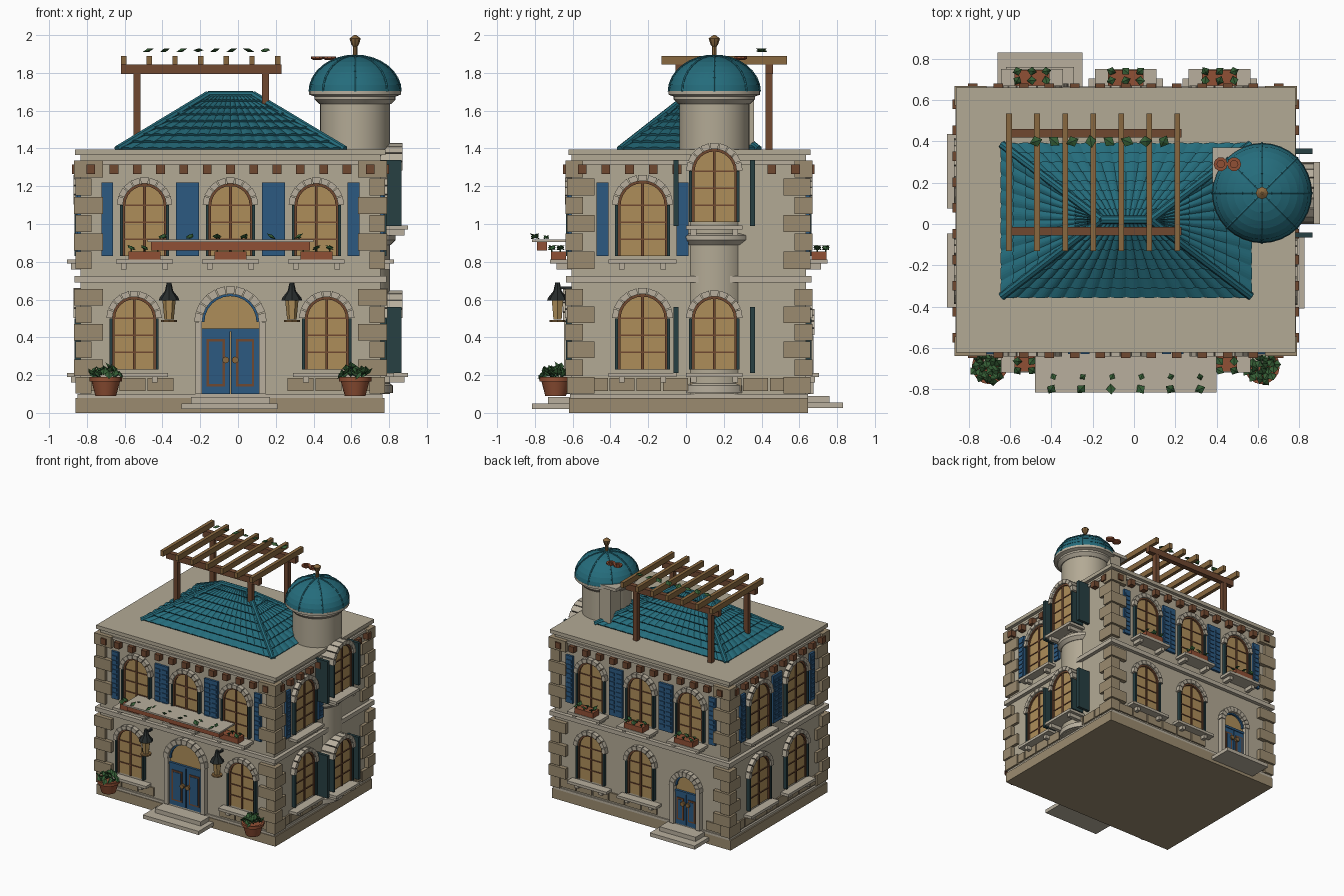
import bpy, bmesh, math, random
from mathutils import Vector, Matrix

if "Cube" in bpy.data.objects:
    bpy.data.objects.remove(bpy.data.objects["Cube"])
random.seed(4)
pi = math.pi
COL = dict(wall=(.45, .40, .30), stone=(.33, .26, .16), cream=(.48, .43, .34), teal=(.018, .15, .20),
           blue=(.025, .10, .22), glass=(.42, .27, .10), wood=(.16, .065, .03), beam=(.25, .14, .05),
           clay=(.28, .08, .035), leaf=(.035, .11, .035), iron=(.02, .025, .025), dark=(.02, .05, .055))
parts, smooth = {}, set()


def bm_of(name, col):
    return parts.setdefault(name, (bmesh.new(), col))[0]


# facade mappings: u along the wall, d outward, z up
front = lambda u, d, z: (u, -.605 - d, z)
back = lambda u, d, z: (u, .635 + d, z)
left = lambda u, d, z: (-.835 - d, u, z)
right = lambda u, d, z: (.755 + d, u, z)
turret = lambda u, d, z: (.835 + d, u, z)
world = lambda u, d, z: (u, d, z)


def prism(name, col, m, pts, d0, d1):
    bm = bm_of(name, col)
    a, b = ([bm.verts.new(m(u, d, z)) for u, z in pts] for d in (d0, d1))
    bm.faces.new(a)
    bm.faces.new(b[::-1])
    for i in range(len(a)):
        j = (i + 1) % len(a)
        bm.faces.new((a[j], a[i], b[i], b[j]))


def box(name, col, m, u0, u1, d0, d1, z0, z1):
    prism(name, col, m, [(u0, z0), (u1, z0), (u1, z1), (u0, z1)], d0, d1)


def lathe(name, col, x, y, prof, n=32):
    bm = bm_of(name, col)
    smooth.add(name)
    rings = [[bm.verts.new((x + r * math.cos(2 * pi * k / n), y + r * math.sin(2 * pi * k / n), z))
              for k in range(n)] for r, z in prof]
    for a, b in zip(rings, rings[1:]):
        for k in range(n):
            bm.faces.new((a[k], a[(k + 1) % n], b[(k + 1) % n], b[k]))
    bm.faces.new(rings[0][::-1])
    bm.faces.new(rings[-1])


def tube(name, col, p, q, r, n=8):
    p, q = Vector(p), Vector(q)
    rot = (q - p).to_track_quat('Z', 'Y').to_matrix().to_4x4()
    bmesh.ops.create_cone(bm_of(name, col), cap_ends=True, segments=n, radius1=r, radius2=r,
                          depth=(q - p).length, matrix=Matrix.Translation((p + q) / 2) @ rot)


def leaf(name, x, y, z, s, tilt=.5):
    rot = Matrix.Rotation(random.uniform(0, 6.28), 4, 'Z') @ Matrix.Rotation(tilt, 4, 'X')
    bmesh.ops.create_uvsphere(bm_of(name, 'leaf'), u_segments=4, v_segments=2, radius=s,
                              matrix=Matrix.Translation((x, y, z)) @ rot @ Matrix.Diagonal((.8, 1, .3, 1)))


def arch(c, w, z0, zs, n=14):
    return [(c - w, z0), (c + w, z0)] + [(c + w * math.cos(pi * i / n), zs + w * math.sin(pi * i / n))
                                         for i in range(n + 1)]


def wedges(name, col, m, c, zs, r0, r1, d0, d1, n, gap):
    for i in range(n):
        a, b = pi * i / n + gap, pi * (i + 1) / n - gap
        prism(name, col, m, [(c + r * math.cos(t), zs + r * math.sin(t))
                             for r, t in ((r0, a), (r1, a), (r1, b), (r0, b))], d0, d1)


# arched window with frame, mullions, stone arch and sill
def window(m, c, z0, w=.115, sill=.18, depth=.07, shutter=0, back_d=0):
    zs = z0 + .27
    prism('window_glass', 'glass', m, arch(c, w, z0, zs), back_d, .008)
    box('window_mullions', 'wood', m, c - .007, c + .007, 0, .017, z0, zs + w)
    for k in (.09, .18, .27):
        box('window_mullions', 'wood', m, c - w, c + w, 0, .014, z0 + k - .004, z0 + k + .004)
    wedges('window_frames', 'wood', m, c, zs, w - .014, w, back_d, .02, 12, 0)
    wedges('window_arches', 'cream', m, c, zs, w, w + .032, back_d, .036, 9, .02)
    for s in (-1, 1):
        box('window_frames', 'wood', m, c + s * (w - .012), c + s * w, 0, .02, z0, zs)
        box('window_jambs', 'dark', m, c + s * w, c + s * (w + .015), back_d, .03, z0, zs)
        box('sill_brackets', 'cream', m, c + s * .11 - .015, c + s * .11 + .015, back_d, depth * .7, z0 - .07, z0 - .04)
        if shutter:
            u = c + s * (w + .082)
            box('shutters', 'blue', m, u - .031, u + .031, 0, .018, z0, z0 + .39)
            for k in range(9):
                z = z0 + .03 + k * .038
                box('shutter_slats', 'blue', m, u - .022, u + .022, .018, .024, z, z + .024)
    box('window_sills', 'cream', m, c - sill, c + sill, back_d, depth, z0 - .04, z0 - .018)


def flower_box(m, c):
    box('flower_boxes', 'clay', m, c - .085, c + .085, .03, .11, .80, .855)
    for u in (-.07, 0, .07):
        for d in (.06, .105):
            leaf('box_leaves', *m(c + u, d, .875), .027)
            tube('box_stems', 'leaf', m(c + u, d, .85), m(c + u, d, .88), .004, 5)


def door(m, c, w, zl, zs):
    prism('door_fanlights', 'glass', m, arch(c, w, .1, zs), 0, .006)
    wedges('door_arches', 'cream', m, c, zs, w, w + .042, 0, .045, 11, .015)
    wedges('door_frames', 'blue', m, c, zs, w - .012, w, 0, .02, 12, 0)
    box('door_frames', 'blue', m, c - w, c + w, 0, .025, zl, zl + .018)
    for s in (-1, 1):
        box('door_jambs', 'cream', m, c + s * w, c + s * (w + .036), 0, .04, .1, zs)
        box('door_leaves', 'blue', m, c + s * .003, c + s * w, 0, .018, .1, zl)
        a, b = c + s * .2 * w, c + s * .84 * w
        box('door_panels', 'wood', m, a, b, .018, .024, .14, zl - .04)
        box('door_panel_insets', 'blue', m, a + s * .013, b - s * .013, .02, .028, .153, zl - .053)
        tube('door_handles', 'beam', m(c + s * .025, .015, .28), m(c + s * .025, .04, .28), .018, 10)


# house body, plinth, bands, cornice
box('walls', 'wall', world, -.835, .755, -.605, .635, .08, 1.37)
box('plinth', 'stone', world, -.86, .775, -.62, .645, 0, .08)
box('plinth_cap', 'cream', world, -.85, .765, -.615, .645, .08, .1)
box('floor_band', 'cream', world, -.865, .785, -.635, .665, .69, .725)
box('cornice_strip', 'cream', world, -.85, .77, -.62, .65, 1.315, 1.335)
box('roof_slab', 'wall', world, -.862, .782, -.622, .66, 1.365, 1.395)
for m, u0, u1 in ((front, -.78, .70), (back, -.78, .70), (left, -.55, .58), (right, -.55, .58)):
    n = round((u1 - u0) / .123)
    for i in range(n + 1):
        u = u0 + (u1 - u0) * i / n
        if not (m is right and -.03 < u < .33):
            box('modillions', 'wood', m, u - .023, u + .023, 0, .045, 1.265, 1.315)
    n = round((u1 - u0) / .145)
    for i in range(n):
        a, b = u0 + (u1 - u0) * i / n, u0 + (u1 - u0) * (i + 1) / n
        mid = (a + b) / 2
        if not ((m is front and abs(mid + .04) < .23) or (m is back and abs(mid + .46) < .2)):
            box('base_course', 'stone', m, a + .005, b - .005, 0, .012, .115, .185)
# corner quoins
for cx, sx in ((-.835, -1), (.755, 1)):
    for cy, sy in ((-.605, -1), (.635, 1)):
        for z0, z1 in ((.10, .66), (.76, 1.34)):
            for k in range(6):
                h = (z1 - z0) / 6
                lx, ly = (.12, .06) if k % 2 else (.06, .12)
                e = .034 if k % 2 else .024
                box('quoins', 'stone', world, cx + sx * e, cx - sx * lx, cy + sy * e, cy - sy * ly,
                    z0 + k * h + .003, z0 + (k + 1) * h - .003)
# openings on all sides
for c in (-.495, -.04, .415):
    for m in (front, back):
        window(m, c, .83, sill=.15, depth=.115, shutter=1)
        flower_box(m, c)
for m, c in ((front, -.55), (front, .47), (back, .415), (back, -.04)):
    window(m, c, .23)
for m, c in ((left, .255), (left, -.225), (right, -.23)):
    window(m, c, .83, .13, shutter=1)
    window(m, c, .23, .13)
for z in (.23, 1.01):
    window(turret, .15, z, .118, .15, .065, back_d=-.09)
    for s in (-1, 1):
        box('tower_shutters', 'dark', turret, .15 + s * .19, .15 + s * .215, -.09, .03, z - .02, z + .33)
door(front, -.04, .15, .43, .48)
door(back, -.46, .10, .36, .41)
# entrance steps
box('front_step_low', 'cream', world, -.30, .21, -.815, -.6, .02, .05)
box('front_step_high', 'cream', world, -.25, .17, -.73, -.6, .05, .085)
box('back_step_low', 'cream', world, -.66, -.25, .63, .83, .025, .055)
box('back_step_high', 'cream', world, -.62, -.29, .63, .76, .055, .09)
# balcony ledge with long planter
box('balcony_ledge', 'cream', world, -.48, .40, -.815, -.6, .905, .918)
box('balcony_planter', 'clay', world, -.46, .38, -.79, -.735, .86, .905)
for i in range(6):
    leaf('balcony_leaves', -.4 + .144 * i, -.8, .935, .03)
    leaf('balcony_leaves', -.39 + .142 * i, -.74, .93, .02)
# wall lanterns and potted plants
for x in (-.365, .285):
    lathe('lantern_caps', 'iron', x, -.68, [(.055, .595), (.05, .61), (.022, .645), (.012, .69)], 8)
    lathe('lantern_lights', 'glass', x, -.68, [(.025, .495), (.035, .595)], 6)
    lathe('lantern_bases', 'beam', x, -.68, [(.042, .48), (.042, .493)], 8)
    box('lantern_arms', 'iron', world, x - .008, x + .008, -.68, -.6, .655, .668)
for x in (-.70, .62):
    lathe('plant_pots', 'clay', x, -.69, [(.055, .09), (.075, .165), (.086, .167), (.086, .19), (.07, .19), (.068, .178)], 16)
    for i in range(26):
        a, r = i * 2.4, .08 * math.sqrt((i + .5) / 26)
        leaf('pot_foliage', x + r * math.cos(a), -.69 + r * math.sin(a), .25 - .5 * r + random.uniform(-.02, .01), .03, .8)

# tiled hip roof
E = [Vector(p) for p in ((-.64, -.35, 1.395), (.565, -.35, 1.395), (.565, .385, 1.395), (-.64, .385, 1.395))]
R0, R1 = Vector((-.16, .02, 1.685)), Vector((.08, .02, 1.685))
for a, b, c, d in ((E[0], E[1], R1, R0), (E[1], E[2], R1, R1), (E[2], E[3], R0, R1), (E[3], E[0], R0, R0)):
    bm = bm_of('roof_tiles', 'teal')
    nrm = (b - a).cross((c + d) / 2 - a).normalized()
    tiles = round((b - a).length / .075)
    N = tiles * 6
    rows = 8
    for i in range(rows):
        lines = []
        for v, lift, amp in ((i / rows, -.004, 0), (i / rows, .007, .008), ((i + 1) / rows, -.003, .004)):
            p, q = a.lerp(d, v), b.lerp(c, v)
            lines.append([bm.verts.new(p.lerp(q, k / N) + nrm * (lift + amp * abs(math.sin(pi * k / 6))))
                          for k in range(N + 1)])
        for lo, hi in zip(lines, lines[1:]):
            for k in range(N):
                bm.faces.new((lo[k], lo[k + 1], hi[k + 1], hi[k]))
for p, q in ((E[0], R0), (E[3], R0), (E[1], R1), (E[2], R1), (R0, R1)):
    tube('roof_ridges', 'teal', p, q, .02)

# round tower, dome and finial
TX, TY = .62, .15
lathe('tower_shaft', 'wall', TX, TY, [(.185, .1), (.185, 1.69)], 40)
lathe('tower_base_ring', 'cream', TX, TY, [(.2, .105), (.2, .145), (.186, .155)], 40)
lathe('tower_mid_ring', 'cream', TX, TY, [(.19, .89), (.215, .915), (.215, .94), (.19, .95)], 40)
lathe('tower_cornice', 'cream', TX, TY, [(.19, 1.635), (.215, 1.66), (.215, 1.675), (.243, 1.685), (.243, 1.705), (.22, 1.712)], 32)
prof = []
for i in range(8):
    t0, t1 = pi / 2 * i / 8, pi / 2 * (i + 1) / 8
    prof += [(.24 * math.cos(t0) + .003, 1.70 + .19 * math.sin(t0)),
             (max(.24 * math.cos(t1), .004), 1.70 + .19 * math.sin(t1))]
lathe('dome', 'teal', TX, TY, prof, 32)
for k in range(8):
    a = pi * k / 4
    pts = [(TX + .24 * math.cos(t) * math.cos(a), TY + .24 * math.cos(t) * math.sin(a), 1.70 + .19 * math.sin(t))
           for t in (pi / 2 * i / 8 for i in range(9))]
    for p, q in zip(pts, pts[1:]):
        tube('dome_ribs', 'teal', p, q, .007, 6)
lathe('finial', 'beam', TX, TY, [(.012, 1.885), (.012, 1.94), (.02, 1.95), (.03, 1.982), (.006, 2.0)], 8)
# chimney
box('chimney', 'wall', world, .44, .54, .23, .36, 1.39, 1.70)
box('chimney_cap', 'cream', world, .38, .53, .2, .37, 1.70, 1.725)
for x in (.42, .485):
    lathe('chimney_pots', 'clay', x, .29, [(.02, 1.868), (.034, 1.875), (.034, 1.888), (.018, 1.888), (.018, 1.878)], 10)

# pergola with vine leaves
for y in (-.035, .44):
    for x in (-.535, .145):
        box('pergola_posts', 'wood', world, x - .019, x + .019, y - .019, y + .019, 1.39, 1.80)
    box('pergola_beams', 'wood', world, -.62, .23, y - .02, y + .02, 1.795, 1.845)
for i in range(7):
    x = -.605 + .1358 * i
    box('pergola_rafters', 'beam', world, x - .014, x + .014, -.13, .535, 1.845, 1.89)
for i in range(8):
    leaf('vine_leaves', -.475 + .0885 * i, .40, 1.92, .034, .3)

# turn the collected parts into objects
mats = {}
for k, c in COL.items():
    mats[k] = bpy.data.materials.new(k)
    mats[k].diffuse_color = (*c, 1)
for name, (bm, col) in parts.items():
    if name != 'roof_tiles':
        bmesh.ops.recalc_face_normals(bm, faces=bm.faces)
    me = bpy.data.meshes.new(name)
    bm.to_mesh(me)
    bm.free()
    me.materials.append(mats[col])
    ob = bpy.data.objects.new(name, me)
    bpy.context.collection.objects.link(ob)
    if name in smooth:
        ob.select_set(True)
        bpy.context.view_layer.objects.active = ob
bpy.ops.object.shade_smooth_by_angle(angle=math.radians(35))

for m in bpy.data.materials:
    if m.users and not m.is_grease_pencil:
        m.use_nodes = True
        m.node_tree.nodes["Principled BSDF"].inputs["Base Color"].default_value = m.diffuse_color
